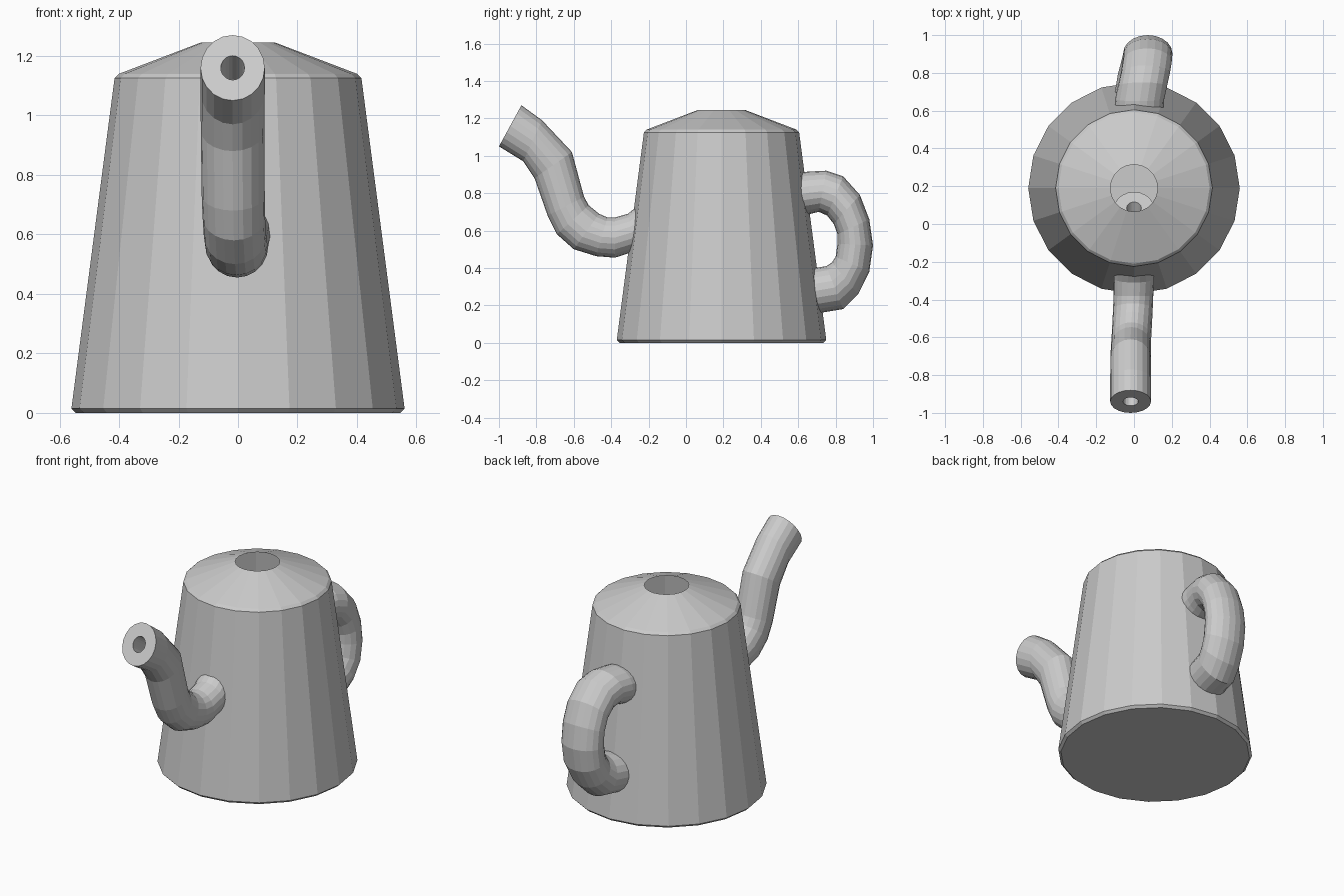
import bpy
from math import sin, cos, tau
from mathutils import Vector

if "Cube" in bpy.data.objects:
    bpy.data.objects.remove(bpy.data.objects["Cube"])


def make_object(name, verts, faces):
    mesh = bpy.data.meshes.new(name)
    mesh.from_pydata(verts, [], faces)
    mesh.update()
    obj = bpy.data.objects.new(name, mesh)
    bpy.context.collection.objects.link(obj)
    return obj


def bridge(a, b, n):
    """Quads joining ring a to ring b (ring start indices)."""
    return [(a + i, a + (i + 1) % n, b + (i + 1) % n, b + i) for i in range(n)]


def lathe(name, profile, centre_y, n=20):
    verts = [(r * cos(tau * i / n), centre_y + r * sin(tau * i / n), z)
             for r, z in profile for i in range(n)]
    faces = [tuple(reversed(range(n)))]
    for k in range(len(profile) - 1):
        faces += bridge(k * n, (k + 1) * n, n)
    return make_object(name, verts, faces)


def ring(outer, inner, x, rx, scale, n):
    """Elliptical section between two side-view outline points (y, z)."""
    a, b = Vector((0, *outer)), Vector((0, *inner))
    mid, half = (a + b) / 2, (a - b) / 2 * scale
    return [mid + half * cos(tau * i / n) + Vector((x + rx * scale * sin(tau * i / n), 0, 0))
            for i in range(n)]


def tube(name, sections, bore=0, n=20):
    verts, faces, m = [], [], len(sections)
    for s in sections:
        verts += ring(*s, 1, n)
    for k in range(m - 1):
        faces += bridge(k * n, (k + 1) * n, n)
    if bore:
        for s in sections:
            verts += ring(*s, bore, n)
        for k in range(m, 2 * m - 1):
            faces += bridge((k + 1) * n, k * n, n)
        faces += bridge(m * n, 0, n)
        faces += bridge((m - 1) * n, (2 * m - 1) * n, n)
    else:
        faces += [tuple(reversed(range(n))), tuple(range((m - 1) * n, m * n))]
    return make_object(name, verts, faces)


# Tapered body with chamfered base, sloping shoulder and open filling hole
lathe("body", [(0.545, 0), (0.56, 0.015), (0.415, 1.125), (0.40, 1.14),
               (0.125, 1.245)], 0.19)

# Hollow curved spout, from the tip into the body
tube("spout", [
    ((-0.88, 1.27), (-1.00, 1.05), -0.018, 0.108),
    ((-0.77, 1.19), (-0.87, 0.97), -0.018, 0.108),
    ((-0.61, 1.02), (-0.81, 0.88), -0.018, 0.107),
    ((-0.545, 0.78), (-0.74, 0.68), -0.016, 0.106),
    ((-0.52, 0.735), (-0.69, 0.58), -0.014, 0.105),
    ((-0.465, 0.69), (-0.60, 0.50), -0.01, 0.105),
    ((-0.42, 0.67), (-0.48, 0.463), -0.006, 0.105),
    ((-0.38, 0.67), (-0.38, 0.455), -0.003, 0.105),
    ((-0.31, 0.69), (-0.27, 0.49), 0.0, 0.107),
    ((-0.25, 0.74), (-0.12, 0.57), 0.0, 0.107),
    ((0.0, 0.88), (0.17, 0.72), 0.0, 0.105),
], bore=0.37)

# Slightly skewed looped handle
tube("handle", [
    ((0.57, 0.90), (0.60, 0.68), 0.025, 0.13),
    ((0.65, 0.915), (0.67, 0.69), 0.03, 0.13),
    ((0.75, 0.92), (0.71, 0.70), 0.045, 0.13),
    ((0.84, 0.89), (0.755, 0.68), 0.06, 0.13),
    ((0.93, 0.79), (0.79, 0.635), 0.07, 0.13),
    ((0.98, 0.66), (0.81, 0.58), 0.073, 0.13),
    ((1.00, 0.52), (0.81, 0.53), 0.073, 0.13),
    ((0.98, 0.38), (0.80, 0.46), 0.07, 0.13),
    ((0.92, 0.26), (0.78, 0.43), 0.06, 0.13),
    ((0.84, 0.18), (0.75, 0.41), 0.045, 0.13),
    ((0.72, 0.16), (0.69, 0.40), 0.03, 0.13),
    ((0.64, 0.16), (0.62, 0.38), 0.025, 0.13),
])
